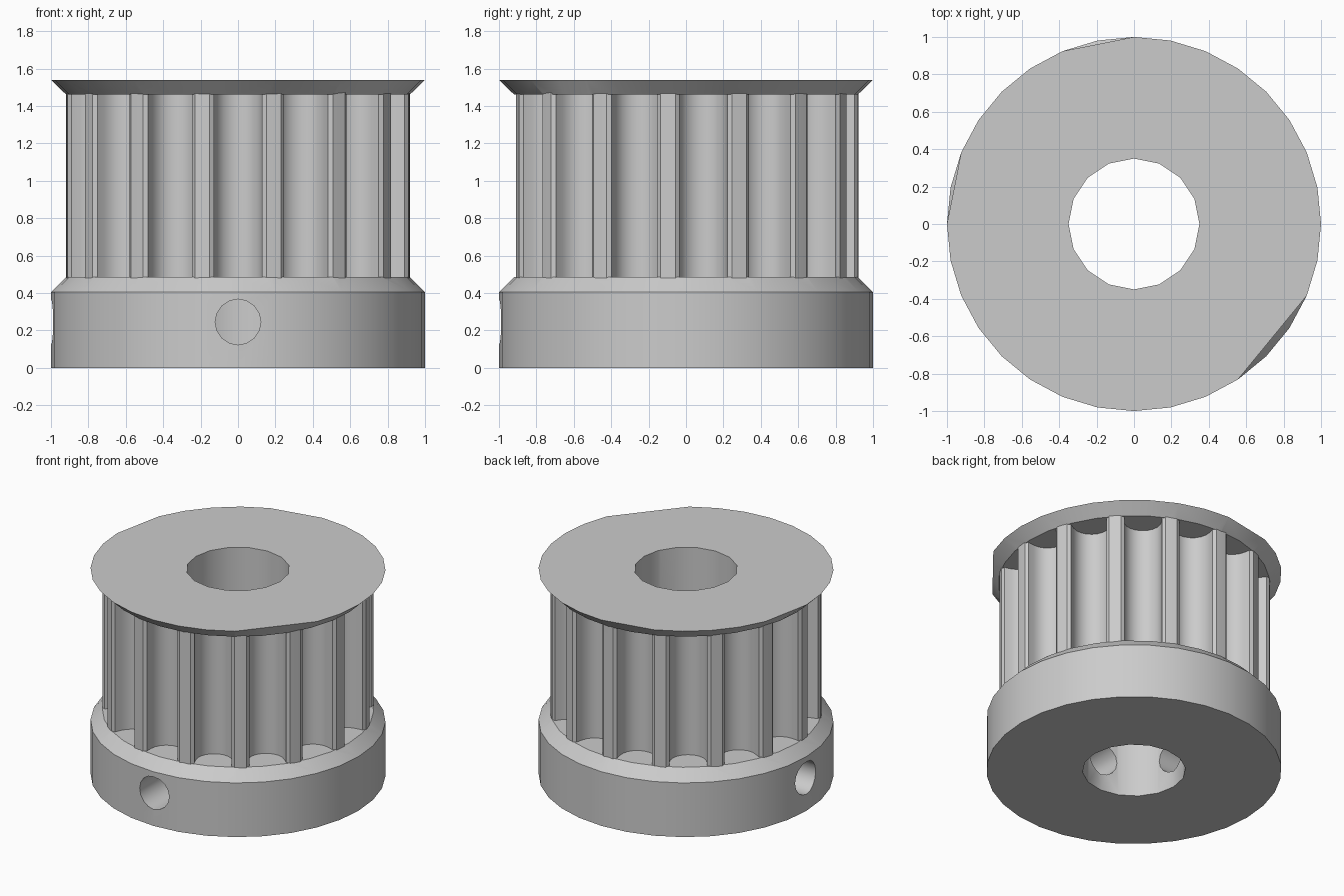
import bpy, bmesh
from math import sin, cos, pi, radians, degrees
from mathutils import Matrix, Vector

cube = bpy.data.objects.get("Cube")
if cube:
    bpy.data.objects.remove(cube, do_unlink=True)

metal = bpy.data.materials.new("grey_metal")
metal.use_nodes = True
metal.diffuse_color = (0.6, 0.6, 0.6, 1)
metal.node_tree.nodes["Principled BSDF"].inputs["Base Color"].default_value = (0.6, 0.6, 0.6, 1)


def circle(radius, z, sides=32):
    return [Vector((radius * cos(2 * pi * i / sides), radius * sin(2 * pi * i / sides), z))
            for i in range(sides)]


def loft(name, rings):
    """Capped solid through rings of equal point count, listed bottom to top."""
    bm = bmesh.new()
    loops = [[bm.verts.new(p) for p in ring] for ring in rings]
    count = len(loops[0])
    for low, high in zip(loops, loops[1:]):
        for i in range(count):
            j = (i + 1) % count
            bm.faces.new((low[i], low[j], high[j], high[i]))
    bm.faces.new(loops[0][::-1])
    bm.faces.new(loops[-1])
    mesh = bpy.data.meshes.new(name)
    bm.to_mesh(mesh)
    bm.free()
    mesh.materials.append(metal)
    obj = bpy.data.objects.new(name, mesh)
    bpy.context.collection.objects.link(obj)
    return obj


def combine(obj, tool, operation):
    bpy.context.view_layer.update()
    bpy.context.view_layer.objects.active = obj
    mod = obj.modifiers.new("combine", 'BOOLEAN')
    mod.operation = operation
    mod.solver = 'EXACT'
    mod.object = tool
    bpy.ops.object.modifier_apply(modifier=mod.name)
    bpy.data.objects.remove(tool, do_unlink=True)


# Hub collar with a chamfered upper edge
pulley = loft("pulley_body", [circle(1, 0), circle(1, 0.405), circle(0.92, 0.485)])

# Toothed barrel: deep round-bottomed grooves between narrow chamfered teeth
TEETH, TIP, GROOVE = 15, 0.921, 0.128
outline = []
for k in range(TEETH):
    mid = radians(-90) + 2 * pi * k / TEETH
    out, side = Vector((cos(mid), sin(mid), 0)), Vector((-sin(mid), cos(mid), 0))
    outline.append(out * 0.895 - side * GROOVE)
    for i in range(11):
        t = pi * i / 10
        outline.append(out * (0.845 - GROOVE * sin(t)) - side * GROOVE * cos(t))
    outline.append(out * 0.895 + side * GROOVE)
    for offset in (9.5, 12, 14.5):
        a = mid + radians(offset)
        outline.append(Vector((TIP * cos(a), TIP * sin(a), 0)))
barrel = loft("toothed_barrel", [[p + Vector((0, 0, z)) for p in outline] for z in (0.46, 1.485)])

# Flared top flange, its rim slightly flattened along a few chords
rim = circle(1, 1.54)
for start, end in ((-56.25, -22.5), (90, 112.5), (157.5, 180)):
    middle, half = radians((start + end) / 2), radians((end - start) / 2)
    axis = Vector((cos(middle), sin(middle)))
    for p in rim:
        diff = p.xy.angle_signed(axis)
        if abs(diff) < half - 0.02:
            p.xy = p.xy * cos(half) / cos(diff)
flange = loft("top_flange", [circle(0.92, 1.462), rim])

# Fuse into one body and drill the shaft bore
combine(pulley, barrel, 'UNION')
combine(pulley, flange, 'UNION')
bore = loft("bore_cutter", [circle(0.35, -0.2, 16), circle(0.35, 1.8, 16)])
combine(pulley, bore, 'DIFFERENCE')

# Two set screw holes at right angles
for direction in ((0, -1, 0), (-1, 0, 0)):
    screw = loft("screw_cutter", [circle(0.122, 0, 16), circle(0.122, 1.2, 16)])
    turn = Vector((0, 0, 1)).rotation_difference(Vector(direction)).to_matrix().to_4x4()
    screw.matrix_world = Matrix.Translation((0, 0, 0.245)) @ turn
    combine(pulley, screw, 'DIFFERENCE')

# Smooth curved walls, crisp edges
bpy.ops.object.select_all(action='DESELECT')
pulley.select_set(True)
bpy.context.view_layer.objects.active = pulley
bpy.ops.object.shade_smooth_by_angle(angle=radians(30))
